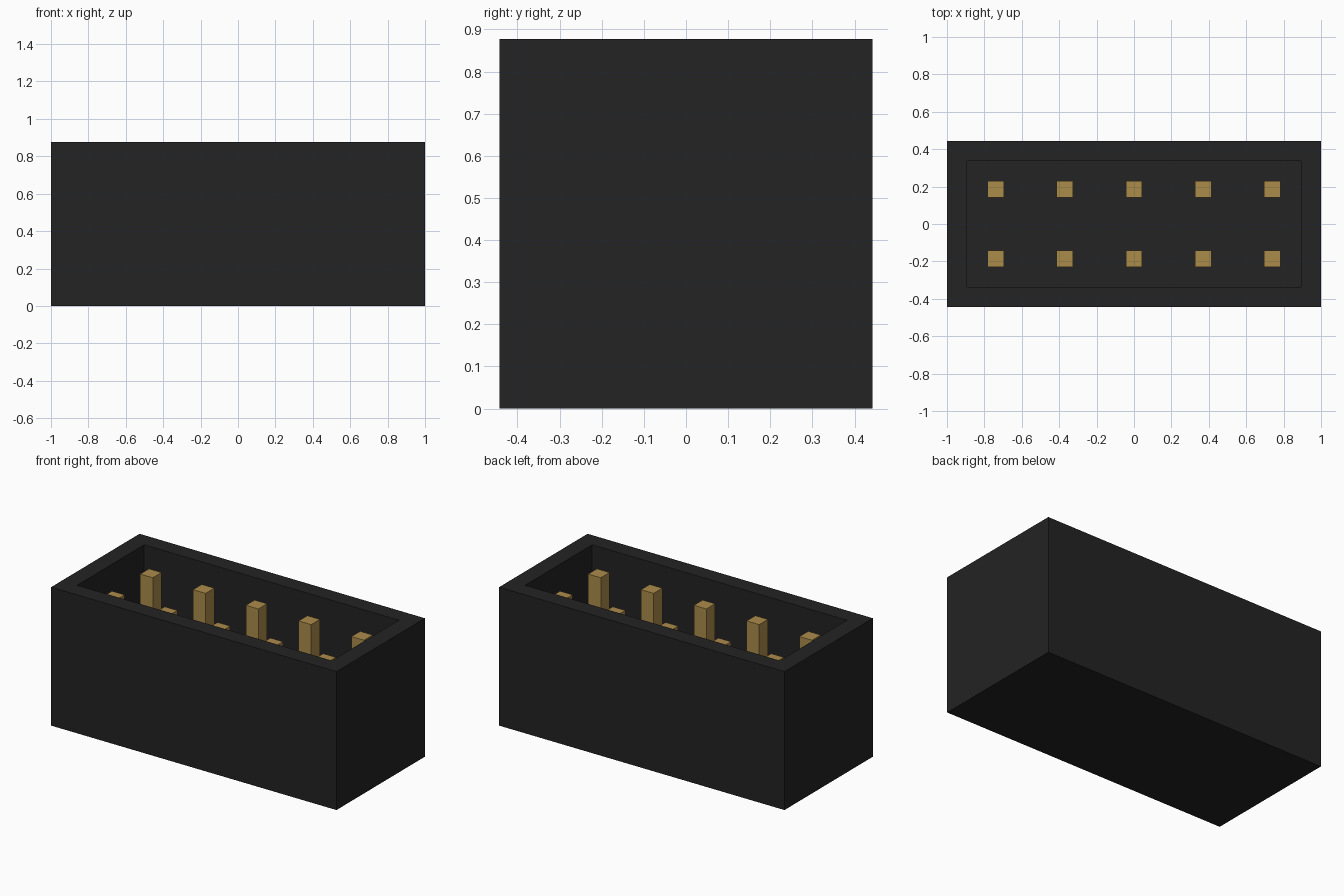
import bpy
import bmesh
from mathutils import Matrix

cube = bpy.data.objects.get("Cube")
if cube:
    bpy.data.objects.remove(cube, do_unlink=True)

LENGTH, WIDTH, HEIGHT = 2.0, 0.885, 0.877
WALL, FLOOR = 0.107, 0.15
PITCH, PIN, PIN_TOP = 0.37, 0.088, 0.795


def make_material(name, color):
    mat = bpy.data.materials.new(name)
    mat.use_nodes = True
    mat.diffuse_color = color
    mat.node_tree.nodes["Principled BSDF"].inputs["Base Color"].default_value = color
    return mat


def make_box(name, size, x, y, base, mat, wall=0, depth=0):
    """Box standing on base; a wall width hollows it out from the top."""
    bm = bmesh.new()
    bmesh.ops.create_cube(bm, size=1)
    bm.transform(Matrix.Translation((0, 0, size[2] / 2)) @ Matrix.Diagonal((*size, 1)))
    bm.normal_update()
    if wall:
        top = max(bm.faces, key=lambda f: f.normal.z)
        bmesh.ops.inset_region(bm, faces=[top], thickness=wall, use_even_offset=True)
        floor = bmesh.ops.extrude_discrete_faces(bm, faces=[top])["faces"][0]
        bmesh.ops.translate(bm, verts=floor.verts, vec=(0, 0, -depth))
        bmesh.ops.recalc_face_normals(bm, faces=bm.faces)
    mesh = bpy.data.meshes.new(name)
    bm.to_mesh(mesh)
    bm.free()
    mesh.materials.append(mat)
    obj = bpy.data.objects.new(name, mesh)
    obj.location = (x, y, base)
    bpy.context.collection.objects.link(obj)


black = make_material("black plastic", (0.0168, 0.0168, 0.0168, 1))
gold = make_material("gold metal", (0.41, 0.26, 0.068, 1))

# Open-topped housing
make_box("housing", (LENGTH, WIDTH, HEIGHT), 0, 0, 0, black, WALL, HEIGHT - FLOOR)

# Two rows of five square pins, seated slightly into the floor
seat = FLOOR - 0.02
for row, side in (("front", -1), ("back", 1)):
    for i in range(5):
        make_box(f"{row}_pin_{i + 1}", (PIN, PIN, PIN_TOP - seat),
                 (i - 2) * PITCH, side * PITCH / 2, seat, gold)
